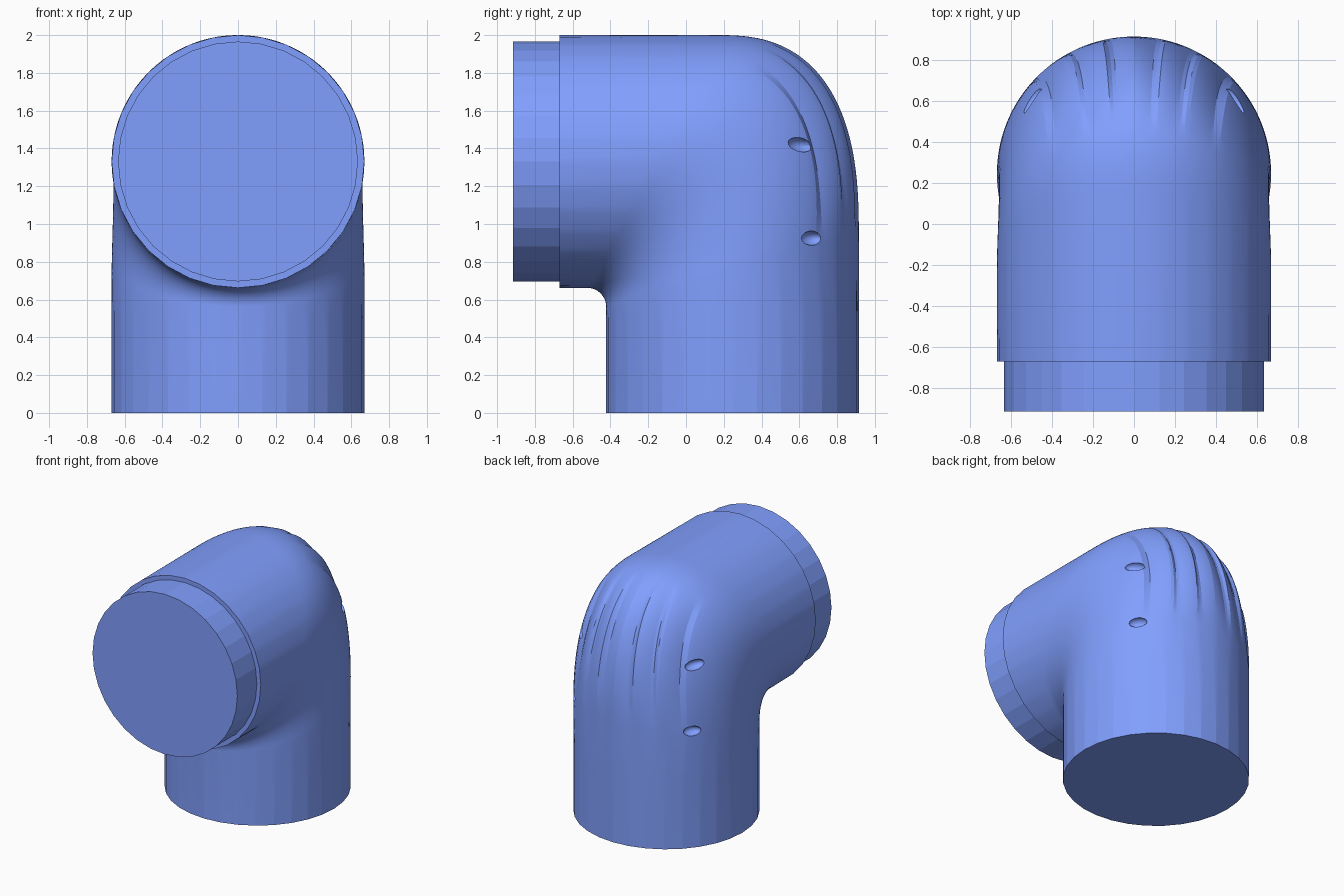
import bpy, bmesh, math
from mathutils import Vector, Matrix
from mathutils.bvhtree import BVHTree

if "Cube" in bpy.data.objects:
    bpy.data.objects.remove(bpy.data.objects["Cube"])

N = 192          # vertices round each ring
SIDES = 32       # visible facets on the straight pipe ends
STEPS = 40       # rings in the bend
R, CY, CZ = 0.669, 0.246, 1.331


def facet(a):
    # radius factor that flattens a circle into a 32-sided polygon
    w = 2 * math.pi / SIDES
    return math.cos(w / 2) / math.cos((a % w) - w / 2)


def fold(a, t):
    # tapered wrinkles on the outer side of the bend
    if math.cos(a) < 0:
        return 0
    x = abs(R * math.sin(a))
    d = 0
    for xc in (0.12, 0.29, 0.46):
        u = xc - x
        if 0 <= u < 0.13:
            d = max(d, (1 - u / 0.13) ** 1.5)
        elif -0.03 < u < 0:
            d = max(d, 1 + u / 0.03)
    u = min(1, max(0, t / 0.82))
    return 0.038 * d * math.sin(math.pi * u ** 0.75)


bm = bmesh.new()


def ring(inner, outer, rx=R, flat=True, t=0.0):
    p, q = Vector((0, *inner)), Vector((0, *outer))
    c, h = (p + q) / 2, (q - p) / 2
    vs = []
    for i in range(N):
        a = 2 * math.pi * i / N
        k = facet(a) if flat else 1 - fold(a, t)
        # vertices gather towards the top so the wrinkles fan out downwards
        if not flat and math.cos(a) > 0:
            a += (0.03 - 0.21 * min(t, 4 * (1 - t) + 0.15)) * math.sin(2 * a)
        vs.append(bm.verts.new(c + (h * math.cos(a) + Vector((rx * math.sin(a), 0, 0))) * k))
    return vs


# upright pipe
rings = [ring((CY - R, z), (CY + R, z)) for z in (0, 0.5)]
# bend: small fillet inside, large rounded corner outside
for i in range(STEPS + 1):
    t = i / STEPS
    a = t * math.pi / 2
    ca, sa = max(0, math.cos(a)), math.sin(a)
    e = 2 / 2.55
    inner = (CY - R - 0.1 + 0.1 * ca, CZ - R - 0.1 + 0.1 * sa)
    outer = (0.17 + (CY + R - 0.17) * ca ** e, 0.95 + (CZ + R - 0.95) * sa ** e)
    rings.append(ring(inner, outer, R * (1 - 0.014 * math.sin(math.pi * t)), False, t))
# collar end, step and narrow spigot
for y, r in ((-0.67, R), (-0.67, 0.635), (-0.915, 0.635)):
    rings.append(ring((y, CZ - r), (y, CZ + r), r))

for r0, r1 in zip(rings, rings[1:]):
    for i in range(N):
        j = (i + 1) % N
        bm.faces.new((r0[i], r0[j], r1[j], r1[i]))
bm.faces.new(rings[0])
bm.faces.new(rings[-1])
bmesh.ops.recalc_face_normals(bm, faces=bm.faces)
tree = BVHTree.FromBMesh(bm)
me = bpy.data.meshes.new("elbow_pipe")
bm.to_mesh(me)
bm.free()
pipe = bpy.data.objects.new("elbow_pipe", me)
bpy.context.collection.objects.link(pipe)

blue = bpy.data.materials.new("blue")
blue.diffuse_color = (0.22, 0.35, 1.0, 1)
blue.use_nodes = True
blue.node_tree.nodes["Principled BSDF"].inputs["Base Color"].default_value = blue.diffuse_color
me.materials.append(blue)

# oval dimples, two on each flank
cb = bmesh.new()
for side in (-1, 1):
    for y, z, tilt, size in ((0.605, 1.42, -0.15, 0.075), (0.665, 0.925, 0, 0.066)):
        hit, nrm, _, _ = tree.ray_cast(Vector((2 * side, y, z)), Vector((-side, 0, 0)))
        n = Vector((nrm.x, nrm.y, 0)).normalized()
        along = Vector((0, 0, 1)).cross(n) * side
        along = (along + Vector((0, 0, tilt))).normalized()
        up = n.cross(along)
        m = Matrix((along * size, up * 0.038, n * 0.045)).transposed().to_4x4()
        bmesh.ops.create_uvsphere(cb, u_segments=24, v_segments=16, radius=1,
                                  matrix=Matrix.Translation(hit) @ m)
bmesh.ops.recalc_face_normals(cb, faces=cb.faces)
cme = bpy.data.meshes.new("dimple_cutter")
cb.to_mesh(cme)
cb.free()
cme.materials.append(blue)
cutter = bpy.data.objects.new("dimple_cutter", cme)
bpy.context.collection.objects.link(cutter)
cutter.hide_render = True

mod = pipe.modifiers.new("dimples", 'BOOLEAN')
mod.operation, mod.solver, mod.object = 'DIFFERENCE', 'EXACT', cutter
bpy.context.view_layer.objects.active = pipe
pipe.select_set(True)
bpy.ops.object.modifier_apply(modifier=mod.name)
bpy.data.objects.remove(cutter)

# smooth bend, crisp facets on the straight ends
bpy.ops.object.shade_smooth_by_angle(angle=math.radians(9))
